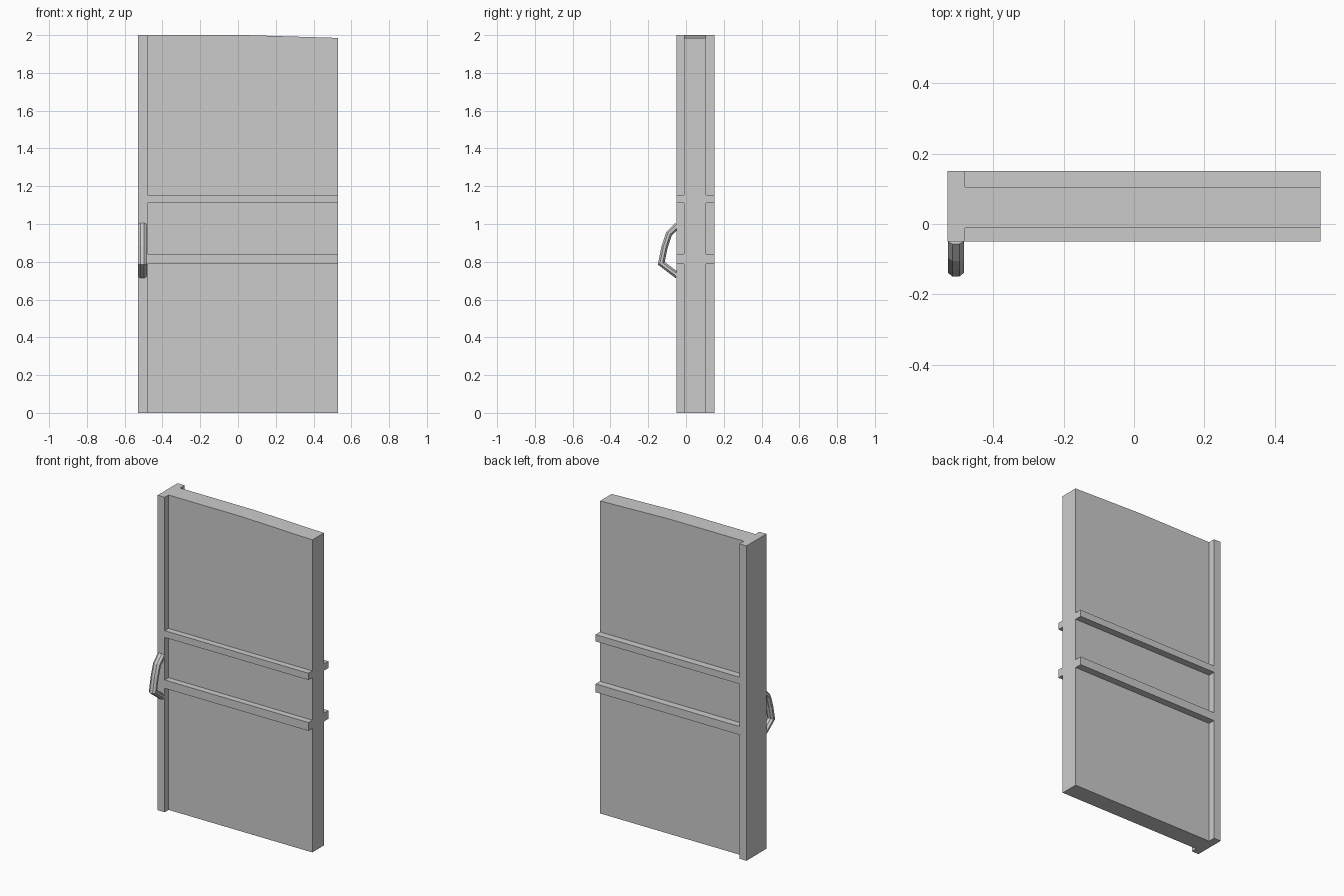
import bpy, bmesh, math
from mathutils import Vector

if "Cube" in bpy.data.objects:
    bpy.data.objects.remove(bpy.data.objects["Cube"])

FRONT, BACK = -0.05, 0.15


def make_object(name, bm):
    bmesh.ops.recalc_face_normals(bm, faces=bm.faces)
    mesh = bpy.data.meshes.new(name)
    bm.to_mesh(mesh)
    bm.free()
    obj = bpy.data.objects.new(name, mesh)
    bpy.context.collection.objects.link(obj)
    return obj


def slab(name, outline, y0, y1):
    """Extrude an (x, z) outline from y0 to y1."""
    bm = bmesh.new()
    face = bm.faces.new([bm.verts.new((x, y0, z)) for x, z in outline])
    new = bmesh.ops.extrude_face_region(bm, geom=[face])["geom"]
    verts = [v for v in new if isinstance(v, bmesh.types.BMVert)]
    bmesh.ops.translate(bm, verts=verts, vec=(0, y1 - y0, 0))
    return make_object(name, bm)


def sweep(name, path, x, rx, rn, sides=8):
    """Elliptical tube along a (y, z) path, mitred at each bend."""
    bm = bmesh.new()
    pts = [Vector(p) for p in path]
    rings = []
    for i, p in enumerate(pts):
        a = (p - pts[i - 1]).normalized() if i else None
        b = (pts[i + 1] - p).normalized() if i < len(pts) - 1 else None
        a, b = a or b, b or a
        t = (a + b).normalized()
        n = Vector((-t.y, t.x)) / t.dot(a)
        ring = []
        for k in range(sides):
            ang = 2 * math.pi * (k + 0.5) / sides
            q = p + n * rn * math.sin(ang)
            ring.append(bm.verts.new((x + rx * math.cos(ang), q.x, q.y)))
        rings.append(ring)
    for r0, r1 in zip(rings, rings[1:]):
        for k in range(sides):
            j = (k + 1) % sides
            bm.faces.new((r0[k], r0[j], r1[j], r1[k]))
    bm.faces.new(rings[0])
    bm.faces.new(rings[-1])
    return make_object(name, bm)


# Stile and two rails cut as one full-depth frame
frame = slab("door", [
    (-0.53, 0), (-0.48, 0),
    (-0.48, 0.787), (0.53, 0.787), (0.53, 0.84), (-0.48, 0.84),
    (-0.48, 1.11), (0.53, 1.11), (0.53, 1.153), (-0.48, 1.153),
    (-0.48, 2), (-0.53, 2)], FRONT, BACK)

# Recessed panel with a slightly drooping top edge
panel = slab("panel", [
    (-0.505, 0), (0.53, 0), (0.53, 1.985), (0.04, 2), (-0.505, 2)],
    -0.011, 0.105)

# Merge the panel into the frame
mod = frame.modifiers.new("merge", "BOOLEAN")
mod.operation = "UNION"
mod.solver = "EXACT"
mod.object = panel
bpy.context.view_layer.objects.active = frame
bpy.ops.object.modifier_apply(modifier="merge")
bpy.data.objects.remove(panel)

# Bent pull handle on the front of the stile
sweep("handle",
      [(-0.045, 0.993), (-0.09, 0.949), (-0.113, 0.88),
       (-0.131, 0.792), (-0.045, 0.727)],
      x=-0.506, rx=0.025, rn=0.018)
